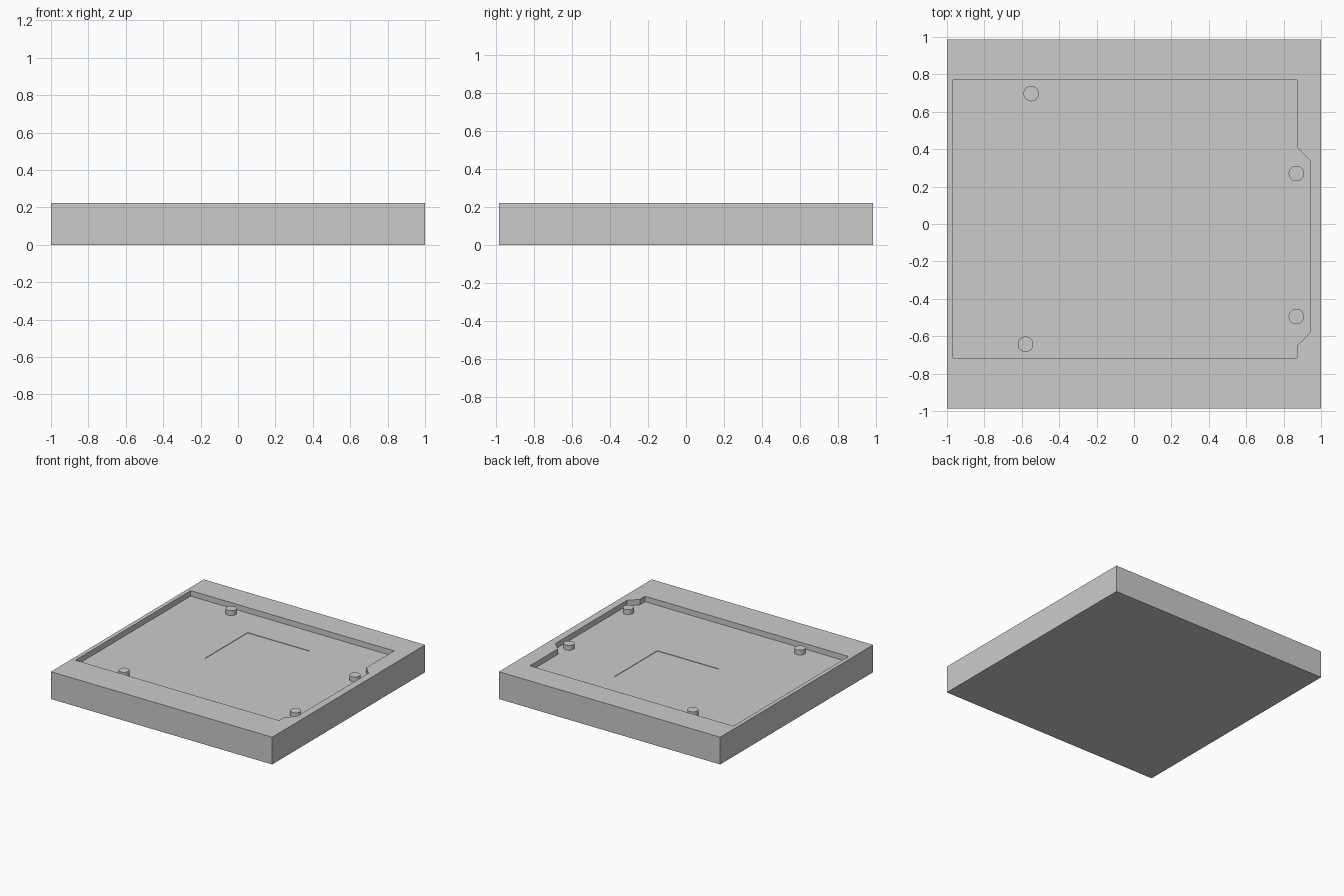
import bpy
import bmesh

cube = bpy.data.objects.get("Cube")
if cube:
    bpy.data.objects.remove(cube, do_unlink=True)

TOP, FLOOR, PANEL, PIN_TOP = 0.223, 0.178, 0.174, 0.218

# Single matte grey
grey = bpy.data.materials.new("light_grey")
grey.use_nodes = True
colour = (0.6, 0.6, 0.6, 1.0)
grey.diffuse_color = colour
grey.node_tree.nodes["Principled BSDF"].inputs["Base Color"].default_value = colour


def prism(name, outline, z0, z1):
    """Extrude a counter-clockwise outline from z0 up to z1."""
    bm = bmesh.new()
    base = bm.faces.new([bm.verts.new((x, y, z0)) for x, y in outline])
    up = bmesh.ops.extrude_face_region(bm, geom=[base])["geom"]
    moved = [v for v in up if isinstance(v, bmesh.types.BMVert)]
    bmesh.ops.translate(bm, verts=moved, vec=(0, 0, z1 - z0))
    bmesh.ops.recalc_face_normals(bm, faces=bm.faces)
    mesh = bpy.data.meshes.new(name)
    bm.to_mesh(mesh)
    bm.free()
    mesh.materials.append(grey)
    obj = bpy.data.objects.new(name, mesh)
    bpy.context.collection.objects.link(obj)
    return obj


def rectangle(x0, x1, y0, y1):
    return [(x0, y0), (x1, y0), (x1, y1), (x0, y1)]


def cut(target, cutter):
    """Subtract the cutter, then discard it."""
    cutter.hide_render = True
    mod = target.modifiers.new("cut", "BOOLEAN")
    mod.operation = "DIFFERENCE"
    mod.solver = "EXACT"
    mod.object = cutter
    bpy.context.view_layer.objects.active = target
    bpy.ops.object.modifier_apply(modifier=mod.name)
    bpy.data.objects.remove(cutter, do_unlink=True)


# Solid base block
tray = prism("tray", rectangle(-1, 1, -0.987, 0.987), 0, TOP)

# Board-shaped pocket with a chamfered tab on the left side
pocket = [(-0.967, -0.717), (0.872, -0.717), (0.872, -0.65), (0.941, -0.58),
          (0.941, 0.34), (0.872, 0.41), (0.872, 0.77), (-0.967, 0.77)]
cut(tray, prism("pocket_cutter", pocket, FLOOR, TOP + 0.1))

# Shallow square panel in the pocket floor
cut(tray, prism("panel_cutter", rectangle(-0.256, 0.306, -0.068, 0.49), PANEL, FLOOR + 0.02))

# Locating pins
for i, (x, y) in enumerate([(-0.55, 0.697), (0.868, 0.27), (0.868, -0.495), (-0.58, -0.643)]):
    z0 = FLOOR - 0.01
    bpy.ops.mesh.primitive_cylinder_add(vertices=48, radius=0.041, depth=PIN_TOP - z0,
                                        location=(x, y, (PIN_TOP + z0) / 2))
    pin = bpy.context.object
    pin.name = f"locating_pin_{i + 1}"
    pin.data.materials.append(grey)
    bpy.ops.object.shade_smooth_by_angle()
